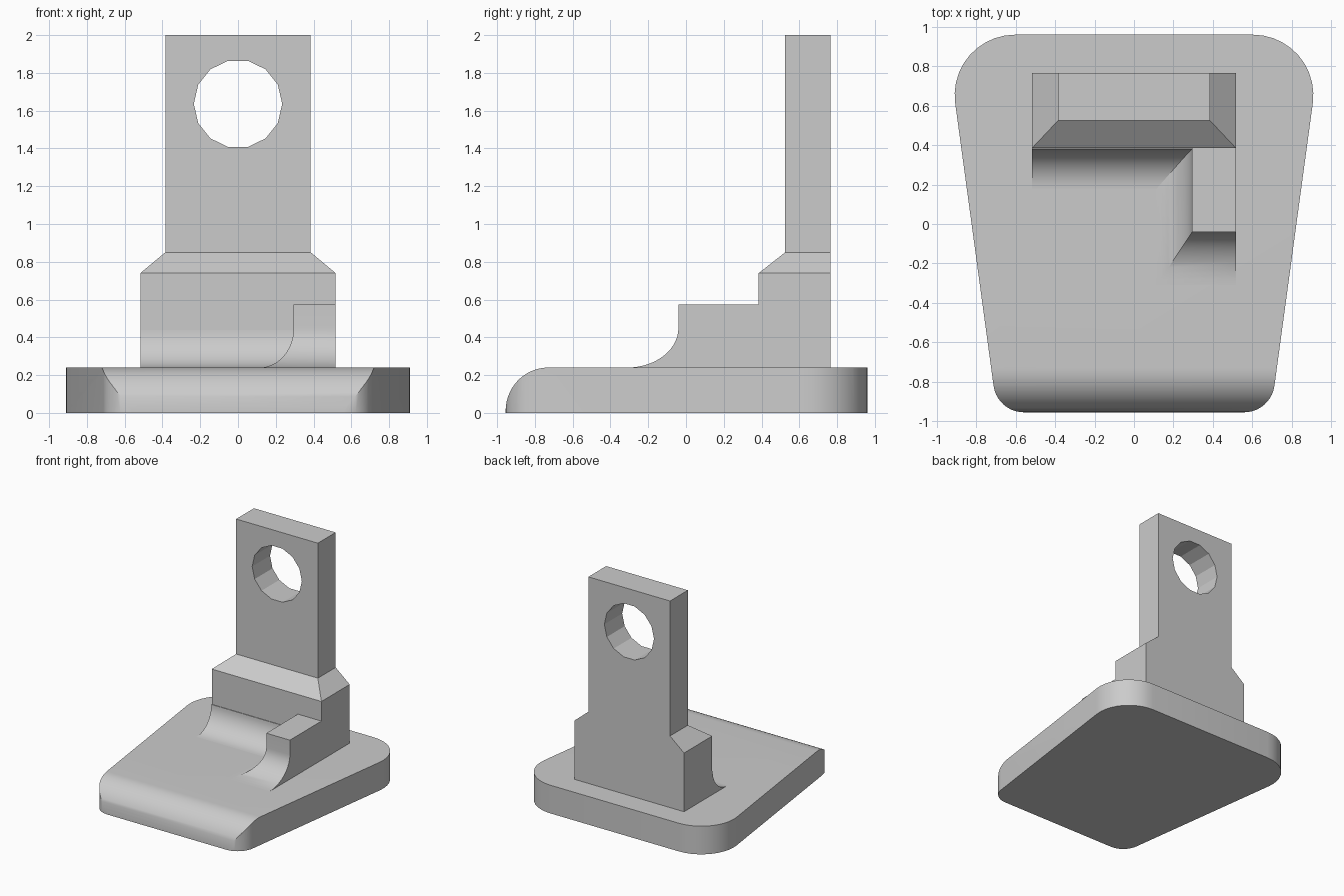
import bpy, bmesh
from math import sin, cos, pi, tan, radians
from mathutils import Vector

cube = bpy.data.objects.get("Cube")
if cube:
    bpy.data.objects.remove(cube, do_unlink=True)

grey = bpy.data.materials.new("plain grey")
grey.use_nodes = True
colour = (0.6, 0.6, 0.6, 1)
grey.diffuse_color = colour
grey.node_tree.nodes["Principled BSDF"].inputs["Base Color"].default_value = colour


def loft(name, rings):
    """Closed solid through rings of equal point count."""
    bm = bmesh.new()
    loops = [[bm.verts.new(p) for p in ring] for ring in rings]
    n = len(loops[0])
    for a, b in zip(loops, loops[1:]):
        for i in range(n):
            j = (i + 1) % n
            bm.faces.new((a[i], a[j], b[j], b[i]))
    bm.faces.new(loops[0][::-1])
    bm.faces.new(loops[-1])
    bmesh.ops.recalc_face_normals(bm, faces=bm.faces)
    mesh = bpy.data.meshes.new(name)
    bm.to_mesh(mesh)
    bm.free()
    mesh.materials.append(grey)
    ob = bpy.data.objects.new(name, mesh)
    bpy.context.collection.objects.link(ob)
    return ob


def boolean(ob, cutter, operation):
    """Apply a boolean and remove its cutter."""
    mod = ob.modifiers.new(operation.lower(), "BOOLEAN")
    mod.object, mod.operation, mod.solver = cutter, operation, "EXACT"
    bpy.context.view_layer.objects.active = ob
    bpy.ops.object.modifier_apply(modifier=mod.name)
    bpy.data.objects.remove(cutter, do_unlink=True)


def smooth(ob):
    bpy.ops.object.select_all(action="DESELECT")
    ob.select_set(True)
    bpy.context.view_layer.objects.active = ob
    bpy.ops.object.shade_smooth_by_angle(angle=radians(30))


def rounded(corners, steps=10):
    """Round each (x, y, radius) corner of a convex outline."""
    out = []
    for i, (x, y, r) in enumerate(corners):
        p = Vector((x, y))
        a = (Vector(corners[i - 1][:2]) - p).normalized()
        b = (Vector(corners[(i + 1) % len(corners)][:2]) - p).normalized()
        half = a.angle(b) / 2
        centre = p + (a + b).normalized() * r / sin(half)
        u = p + a * r / tan(half) - centre
        v = p + b * r / tan(half) - centre
        sweep = u.angle(v)
        for k in range(steps + 1):
            t = k / steps
            out.append(centre + (u * sin((1 - t) * sweep) + v * sin(t * sweep)) / sin(sweep))
    return out


def box_ring(x0, x1, y0, y1, z):
    return [(x0, y0, z), (x1, y0, z), (x1, y1, z), (x0, y1, z)]


def quarter(steps=14):
    return [k / steps * pi / 2 for k in range(steps + 1)]


# Tapered base with rounded corners and a rounded front edge
TOP = 0.24
plan = rounded([(-0.694, -0.955, 0.155), (0.694, -0.955, 0.155),
                (0.954, 0.96, 0.306), (-0.954, 0.96, 0.306)])
base = loft("base", [[(p.x, p.y, z) for p in plan] for z in (0, TOP)])
side = [(-0.955 + 0.225 * (1 - cos(t)), 0.01 + 0.23 * sin(t)) for t in quarter()]
side = [(-0.955, -0.1)] + side + [(1.2, TOP), (1.2, -0.1)]
nose = loft("nose_shape", [[(x, y, z) for y, z in side] for x in (-1.2, 1.2)])
boolean(base, nose, "INTERSECT")
smooth(base)

# Upright tab: wide foot, sloped shoulders, thin plate
upright = loft("upright_tab", [box_ring(-w, w, y, 0.765, z) for w, y, z in
               ((0.517, 0.385, 0.2), (0.517, 0.385, 0.74), (0.385, 0.525, 0.85), (0.385, 0.525, 2))])

# Fourteen-sided hole through the plate
angles = [2 * pi * k / 14 for k in range(14)]
hole = loft("hole_shape", [[(0.234 * cos(a), y, 1.636 + 0.234 * sin(a)) for a in angles] for y in (0.3, 1)])
boolean(upright, hole, "DIFFERENCE")

# Concave fillet along the foot of the tab
cove = [(0.38 - 0.2 * (1 - sin(t)), TOP + 0.2 * (1 - cos(t))) for t in quarter()]
cove = [(0.18, 0.2)] + cove + [(0.4, TOP + 0.2), (0.4, 0.2)]
fillet = loft("tab_fillet", [[(x, y, z) for y, z in cove] for x in (-0.517, 0.4)])
smooth(fillet)

# Side stop block flaring into the base at its front and inner side
rings = [box_ring(0.115, 0.517, -0.31, 0.385, 0.2)]
for t in quarter():
    flare = 1 - sin(t)
    rings.append(box_ring(0.295 - 0.18 * flare, 0.517, -0.04 - 0.27 * flare, 0.385,
                          TOP + 0.21 * (1 - cos(t))))
rings.append(box_ring(0.295, 0.517, -0.04, 0.385, 0.573))
smooth(loft("side_stop", rings))
